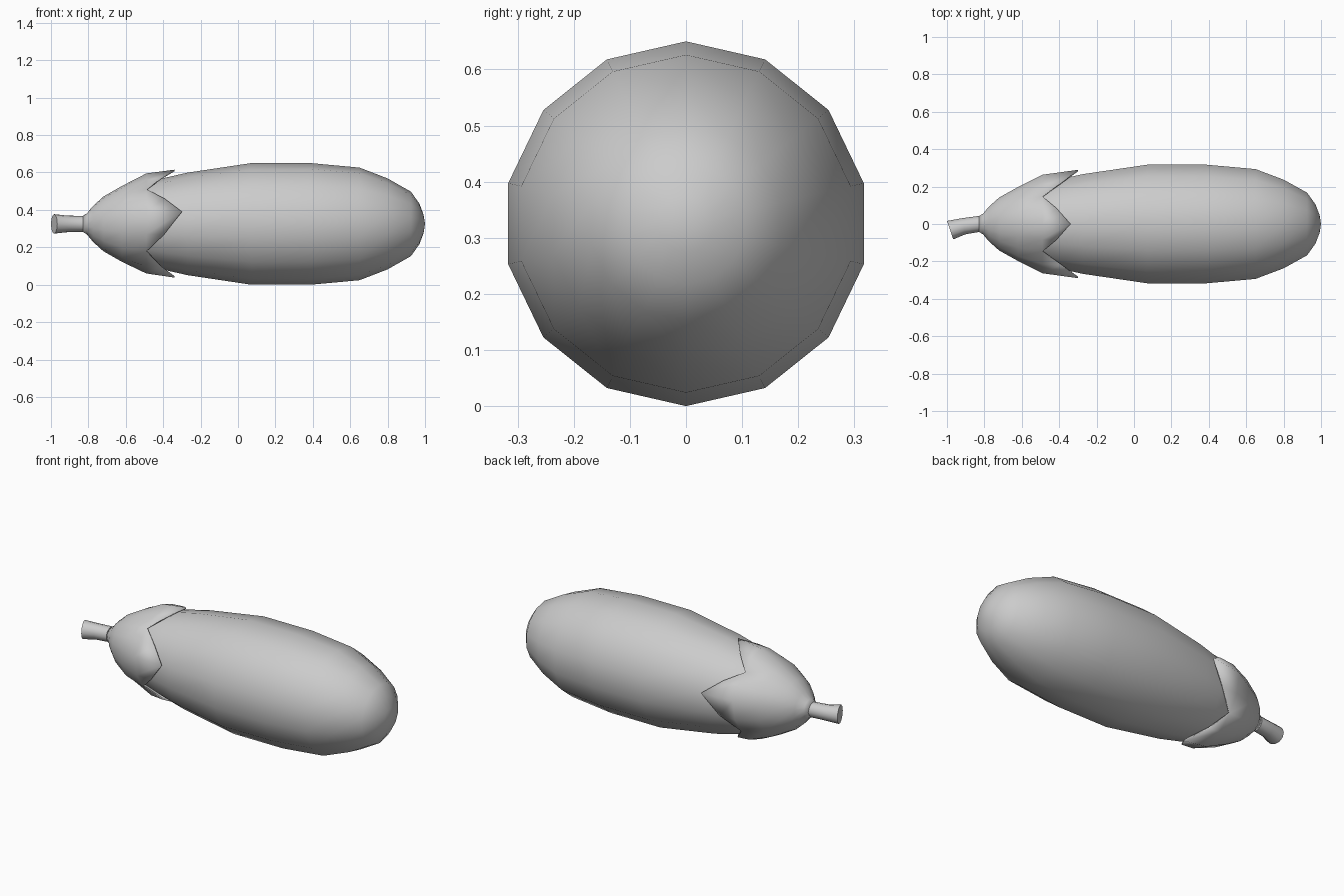
import bpy, bmesh
from math import sin, cos, pi
from mathutils import Vector

if "Cube" in bpy.data.objects:
    bpy.data.objects.remove(bpy.data.objects["Cube"])

ZC = 0.325            # height of the long axis
STEP = 2 * pi / 14    # body has 14 sides


def ring_point(x, r, k):
    """Point on a ring about the long axis, k steps round from the top."""
    return Vector((x, r * sin(k * STEP), ZC + r * cos(k * STEP)))


def loft(name, rings, cap_start=True, cap_end=True, angle=60):
    bm = bmesh.new()
    rows = [[bm.verts.new(p) for p in ring] for ring in rings]
    n = len(rows[0])
    for a, b in zip(rows, rows[1:]):
        for i in range(n):
            j = (i + 1) % n
            bm.faces.new((a[i], a[j], b[j], b[i]))
    if cap_start:
        bm.faces.new(rows[0][::-1])
    if cap_end:
        bm.faces.new(rows[-1])
    bmesh.ops.remove_doubles(bm, verts=bm.verts, dist=1e-4)
    bmesh.ops.recalc_face_normals(bm, faces=bm.faces)
    me = bpy.data.meshes.new(name)
    bm.to_mesh(me)
    bm.free()
    ob = bpy.data.objects.new(name, me)
    bpy.context.collection.objects.link(ob)
    bpy.ops.object.select_all(action='DESELECT')
    ob.select_set(True)
    bpy.context.view_layer.objects.active = ob
    bpy.ops.object.shade_smooth_by_angle(angle=angle * pi / 180)
    return ob


# Fruit body: revolved profile (x, radius)
profile = [(-0.72, 0.09), (-0.5, 0.218), (-0.39, 0.247), (-0.27, 0.274),
           (0.07, 0.325), (0.39, 0.325), (0.65, 0.301), (0.80, 0.243),
           (0.925, 0.172), (0.97, 0.108), (0.992, 0.05), (1.0, 0.0)]
loft("fruit_body", [[ring_point(x, r, k) for k in range(14)] for x, r in profile],
     cap_end=False)

# Leafy cap: five pointed sepals; columns are (steps from top, end x, end radius, shoulder radius)
half = [(0, -0.34, 0.29, 0.27), (0.75, -0.415, 0.258, 0.252),
        (1.5, -0.49, 0.237, 0.237), (2.25, -0.395, 0.258, 0.252),
        (3, -0.30, 0.297, 0.27), (4, -0.395, 0.256, 0.252),
        (5, -0.49, 0.237, 0.237), (6, -0.415, 0.257, 0.252),
        (7, -0.34, 0.287, 0.265)]
columns = half + [(14 - k, x, r, s) for k, x, r, s in half[-2:0:-1]]
cap_profile = [(-0.83, 0.043), (-0.808, 0.056), (-0.775, 0.096), (-0.72, 0.146),
               (-0.62, 0.203)]
rings = [[ring_point(x, r, c[0]) for c in columns] for x, r in cap_profile]
rings.append([ring_point(-0.49, s, k) for k, x, r, s in columns])
rings.append([ring_point(x, r, k) for k, x, r, s in columns])
cap = loft("leafy_cap", rings, cap_start=False, cap_end=False)
solid = cap.modifiers.new("thickness", 'SOLIDIFY')
solid.thickness = 0.008
solid.offset = -1

# Stem: short bent stalk (x, y, radius, lean of the ring)
path = [(-0.79, 0.0, 0.042, 0.0), (-0.83, 0.0, 0.043, 0.0),
        (-0.91, -0.012, 0.044, 0.18), (-0.983, -0.033, 0.052, 0.33)]
stem = []
for x, y, r, t in path:
    stem.append([Vector((x - r * sin(t) * sin(a), y + r * cos(t) * sin(a), ZC + r * cos(a)))
                 for a in (i * 2 * pi / 12 for i in range(12))])
loft("stem", stem)
